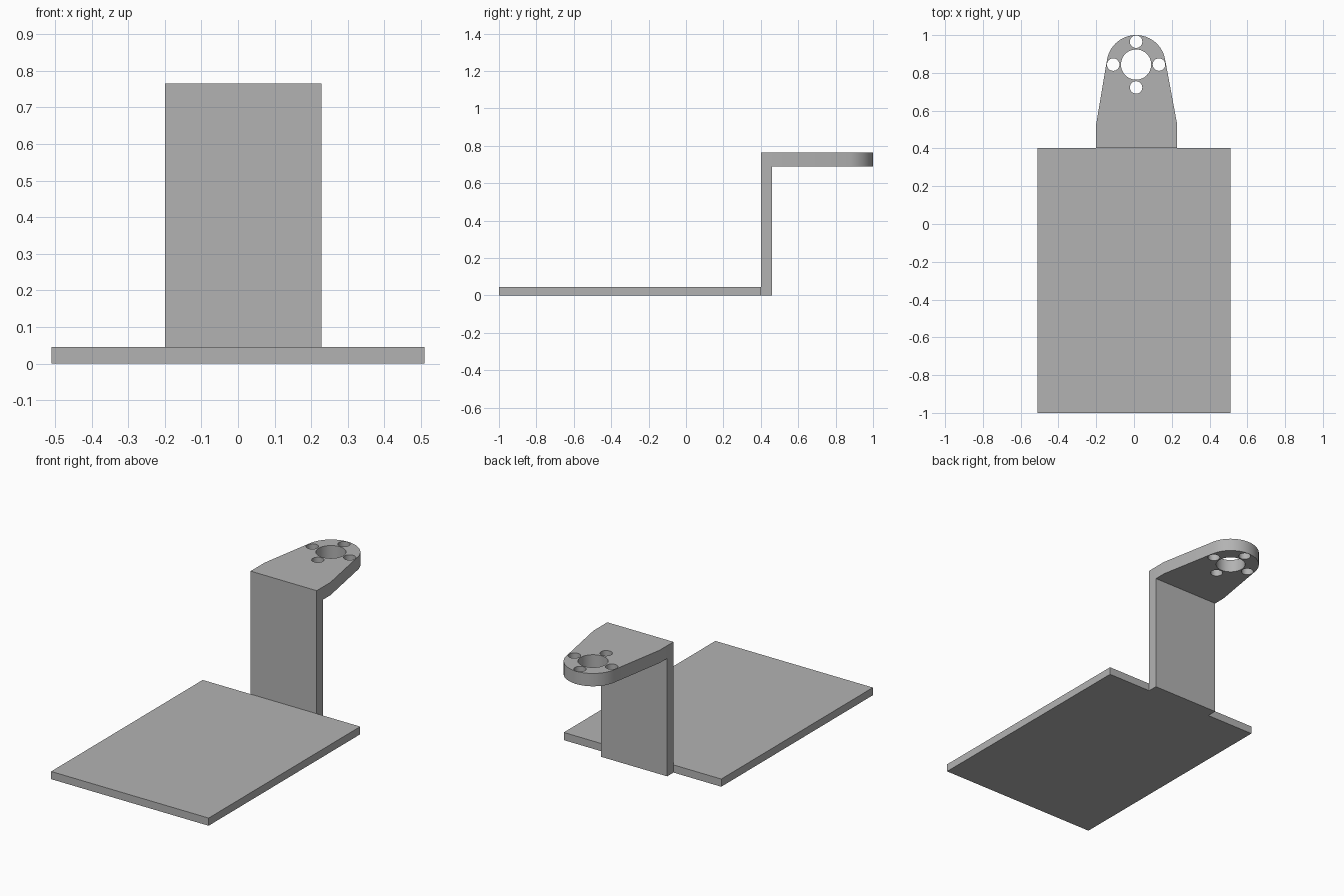
import bpy, bmesh, math

if "Cube" in bpy.data.objects:
    bpy.data.objects.remove(bpy.data.objects["Cube"])

grey = bpy.data.materials.new("plain grey")
grey.diffuse_color = (0.45, 0.45, 0.45, 1)
grey.use_nodes = True
grey.node_tree.nodes["Principled BSDF"].inputs["Base Color"].default_value = grey.diffuse_color


def box(name, x0, x1, y0, y1, z0, z1):
    bm = bmesh.new()
    bmesh.ops.create_cube(bm, size=1)
    for v in bm.verts:
        v.co = ((x0 + x1) / 2 + v.co.x * (x1 - x0),
                (y0 + y1) / 2 + v.co.y * (y1 - y0),
                (z0 + z1) / 2 + v.co.z * (z1 - z0))
    me = bpy.data.meshes.new(name)
    bm.to_mesh(me)
    bm.free()
    me.materials.append(grey)
    ob = bpy.data.objects.new(name, me)
    bpy.context.collection.objects.link(ob)
    return ob


def arc(cx, cy, r, a0, a1, n):
    return [(cx + r * math.cos(a0 + (a1 - a0) * i / n),
             cy + r * math.sin(a0 + (a1 - a0) * i / n)) for i in range(n + 1)]


def plate(name, loops, z0, z1):
    """Flat plate from an outline followed by hole loops."""
    cu = bpy.data.curves.new(name + "_outline", 'CURVE')
    cu.dimensions = '2D'
    cu.fill_mode = 'BOTH'
    cu.extrude = (z1 - z0) / 2
    for pts in loops:
        sp = cu.splines.new('POLY')
        sp.points.add(len(pts) - 1)
        for p, (x, y) in zip(sp.points, pts):
            p.co = (x, y, 0, 1)
        sp.use_cyclic_u = True
    helper = bpy.data.objects.new(name + "_outline", cu)
    bpy.context.collection.objects.link(helper)
    bpy.context.view_layer.update()
    me = bpy.data.meshes.new_from_object(
        helper.evaluated_get(bpy.context.evaluated_depsgraph_get()))
    bpy.data.objects.remove(helper)
    bm = bmesh.new()
    bm.from_mesh(me)
    bmesh.ops.remove_doubles(bm, verts=bm.verts, dist=1e-5)
    bmesh.ops.translate(bm, verts=bm.verts, vec=(0, 0, (z0 + z1) / 2))
    bmesh.ops.recalc_face_normals(bm, faces=bm.faces)
    bm.to_mesh(me)
    bm.free()
    me.name = name
    me.materials.clear()
    me.materials.append(grey)
    ob = bpy.data.objects.new(name, me)
    bpy.context.collection.objects.link(ob)
    return ob


LEFT, RIGHT, BACK = -0.2, 0.228, 0.402   # bracket sides and wall plane
CX, CY, R = 0.011, 0.844, 0.156          # rounded end of the arm
SHOULDER = 0.53                          # where the arm starts to taper

# Base and upright
box("base_plate", -0.51, 0.51, -1, BACK, 0, 0.045)
box("upright", LEFT, RIGHT, BACK, 0.46, 0, 0.69)


# Angle at which the taper from a shoulder corner touches the rounded end
def tangent(px, side):
    dx, dy = px - CX, SHOULDER - CY
    return math.atan2(dy, dx) + side * math.acos(R / math.hypot(dx, dy))


a0 = tangent(RIGHT, 1)
a1 = tangent(LEFT, -1) % (2 * math.pi)
outline = [(LEFT, SHOULDER), (LEFT, BACK), (RIGHT, BACK), (RIGHT, SHOULDER)]
outline += arc(CX, CY, R, a0, a1, 40)

# Centre bore and four screw holes
holes = [arc(CX, CY, 0.08, 0, 2 * math.pi, 48)[:-1]]
for k in range(4):
    a = k * math.pi / 2
    holes.append(arc(CX + 0.121 * math.cos(a), CY + 0.121 * math.sin(a),
                     0.033, 0, 2 * math.pi, 32)[:-1])

arm = plate("mounting_arm", [outline] + holes, 0.69, 0.765)
bpy.context.view_layer.objects.active = arm
arm.select_set(True)
bpy.ops.object.shade_smooth_by_angle(angle=math.radians(20))
